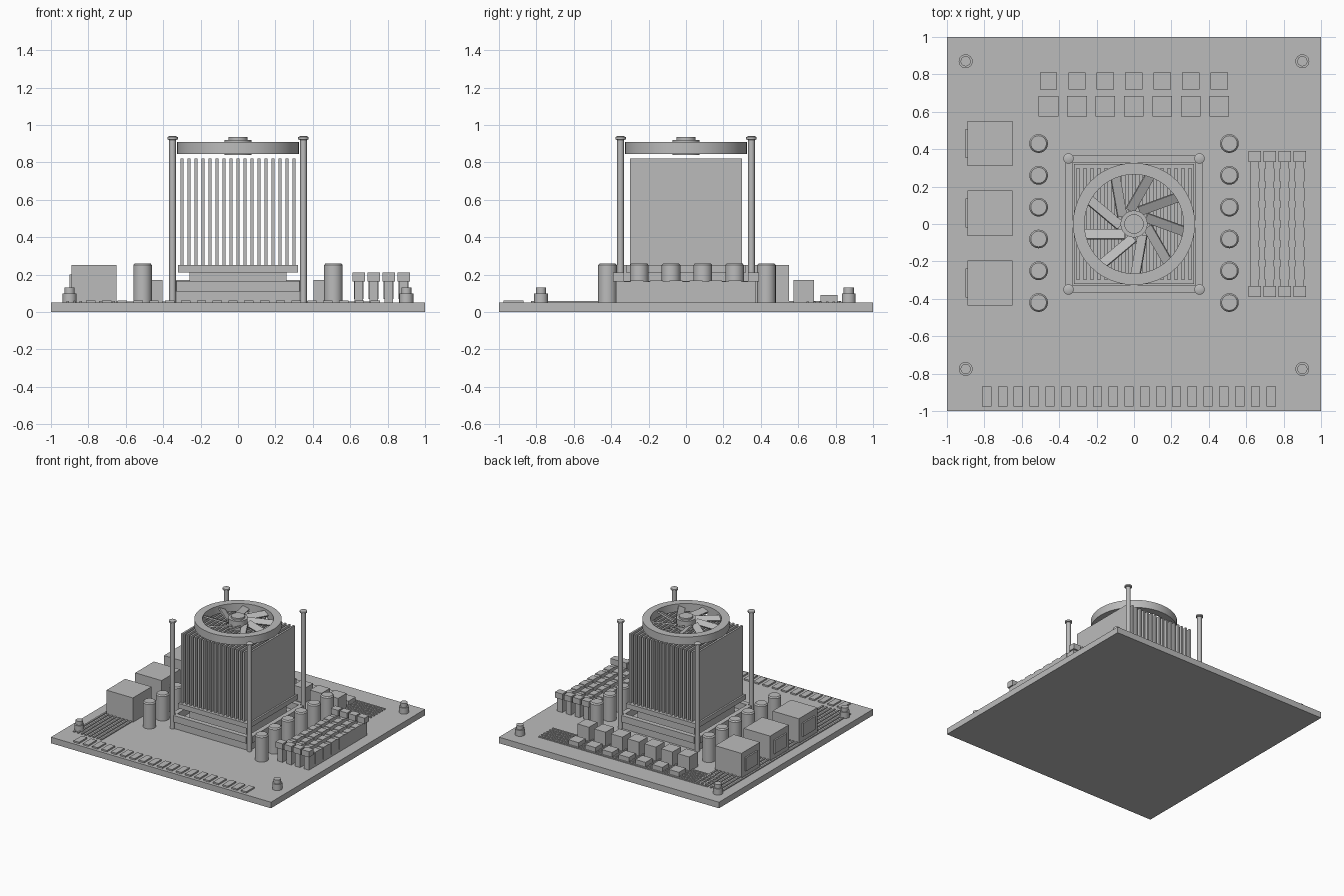
import bpy, math
from mathutils import Matrix

cube = bpy.data.objects.get("Cube")
if cube:
    bpy.data.objects.remove(cube, do_unlink=True)

grey = bpy.data.materials.new("plain grey")
grey.use_nodes = True
tone = (0.5, 0.5, 0.5, 1)
grey.diffuse_color = tone
grey.node_tree.nodes["Principled BSDF"].inputs["Base Color"].default_value = tone
BOARD = 0.05


def finish(name):
    ob = bpy.context.object
    ob.name = name
    ob.data.materials.append(grey)
    return ob


def box(name, x, y, z):
    """Box from (low, high) spans on each axis."""
    spans = (x, y, z)
    bpy.ops.mesh.primitive_cube_add(size=1)
    ob = finish(name)
    size = [b - a for a, b in spans]
    mid = [(a + b) / 2 for a, b in spans]
    ob.data.transform(Matrix.Translation(mid) @ Matrix.Diagonal((*size, 1)))
    return ob


def around(c, width):
    return (c - width / 2, c + width / 2)


def lathe(name, profile, x=0, y=0, sides=32, closed=False):
    """Turn a radius/height profile about an upright axis."""
    n = len(profile)
    verts, faces = [], []
    for i in range(sides):
        a = math.tau * i / sides
        verts += [(x + r * math.cos(a), y + r * math.sin(a), z) for r, z in profile]
    for i in range(sides):
        j = (i + 1) % sides
        for k in range(n if closed else n - 1):
            m = (k + 1) % n
            faces.append((i * n + k, j * n + k, j * n + m, i * n + m))
    if not closed:
        faces.append([i * n for i in reversed(range(sides))])
        faces.append([i * n + n - 1 for i in range(sides)])
    mesh = bpy.data.meshes.new(name)
    mesh.from_pydata(verts, [], faces)
    ob = bpy.data.objects.new(name, mesh)
    bpy.context.collection.objects.link(ob)
    bpy.ops.object.select_all(action='DESELECT')
    bpy.context.view_layer.objects.active = ob
    ob.select_set(True)
    bpy.ops.object.shade_smooth_by_angle(angle=math.radians(30))
    return finish(name)


# Circuit board
box("board", (-1, 1), (-1, 1), (0, BOARD))

# Printed tracks, lengthwise and crosswise
for i in range(8):
    box("long_track", around(-0.91 + 0.035 * i, 0.014), (-0.83, 0.83), (BOARD, 0.058))
for i in range(6):
    box("cross_track", (-0.76, 0.76), around(0.65 + 0.035 * i, 0.014), (BOARD, 0.057))

# Processor socket, retaining frame and cooler base
box("socket", (-0.35, 0.35), (-0.35, 0.35), (BOARD, 0.11))
for s in (-1, 1):
    box("frame_bar_x", (-0.33, 0.33), around(s * 0.345, 0.04), (0.11, 0.165))
    box("frame_bar_y", around(s * 0.345, 0.04), (-0.33, 0.33), (0.11, 0.165))
box("processor", (-0.26, 0.26), (-0.26, 0.26), (0.11, 0.21))
box("cooler_base", (-0.32, 0.32), (-0.32, 0.32), (0.21, 0.25))

# Cooling fins
for i in range(17):
    box("cooling_fin", around((i - 8) * 0.0373, 0.016), (-0.3, 0.3), (0.25, 0.82))

# Tall corner posts with flanged heads
for sx in (-1, 1):
    for sy in (-1, 1):
        lathe("cooler_post", [(0.018, BOARD), (0.018, 0.92), (0.028, 0.923),
                              (0.028, 0.935), (0.018, 0.94)], sx * 0.35, sy * 0.35, 20)

# Fan ring, hub and pitched blades
lathe("fan_ring", [(0.265, 0.845), (0.326, 0.845), (0.326, 0.91), (0.265, 0.91)],
      sides=48, closed=True)
lathe("fan_hub", [(0.072, 0.84), (0.072, 0.92), (0.052, 0.92), (0.052, 0.935)])
for i in range(9):
    blade = box("fan_blade", (-0.11, 0.11), (-0.027, 0.027), (-0.006, 0.006))
    turn = Matrix.Rotation(math.pi + math.tau * i / 9, 4, 'Z')
    blade.matrix_world = (turn @ Matrix.Translation((0.16, 0.055, 0.878))
                          @ Matrix.Rotation(math.radians(25), 4, 'X'))

# Two rows of capacitors
for s in (-1, 1):
    for i in range(6):
        lathe("capacitor", [(0.05, BOARD), (0.05, 0.25), (0.042, 0.26)],
              s * 0.51, 0.43 - 0.17 * i, 24)

# Side connector boxes with a port plate
for y in (0.43, 0.058, -0.315):
    box("connector_box", (-0.89, -0.65), around(y, 0.242), (BOARD, 0.25))
    box("connector_port", (-0.902, -0.89), around(y, 0.155), (0.09, 0.2))

# Rear power blocks, tall and low rows
for i in range(7):
    x = -0.457 + 0.152 * i
    box("tall_block", around(x, 0.105), (0.575, 0.685), (BOARD, 0.17))
    box("low_block", around(x, 0.093), (0.72, 0.81), (BOARD, 0.09))

# Memory sticks with chips and end clips
for i in range(4):
    x = 0.645 + 0.08 * i
    box("memory_stick", around(x, 0.046), (-0.375, 0.375), (BOARD, 0.163))
    for k in range(6):
        box("memory_chip", around(x, 0.052), around((k - 2.5) * 0.105, 0.07), (0.07, 0.168))
    for s in (-1, 1):
        box("memory_clip", around(x, 0.067), around(s * 0.36, 0.058), (0.163, 0.21))

# Front edge contacts
for i in range(19):
    box("edge_contact", around(-0.787 + 0.0845 * i, 0.05), (-0.975, -0.87), (BOARD, 0.062))

# Mounting screws
for x in (-0.9, 0.9):
    for y in (0.87, -0.775):
        lathe("mounting_screw", [(0.037, BOARD), (0.037, 0.1), (0.027, 0.1), (0.027, 0.132)],
              x, y, 24)
